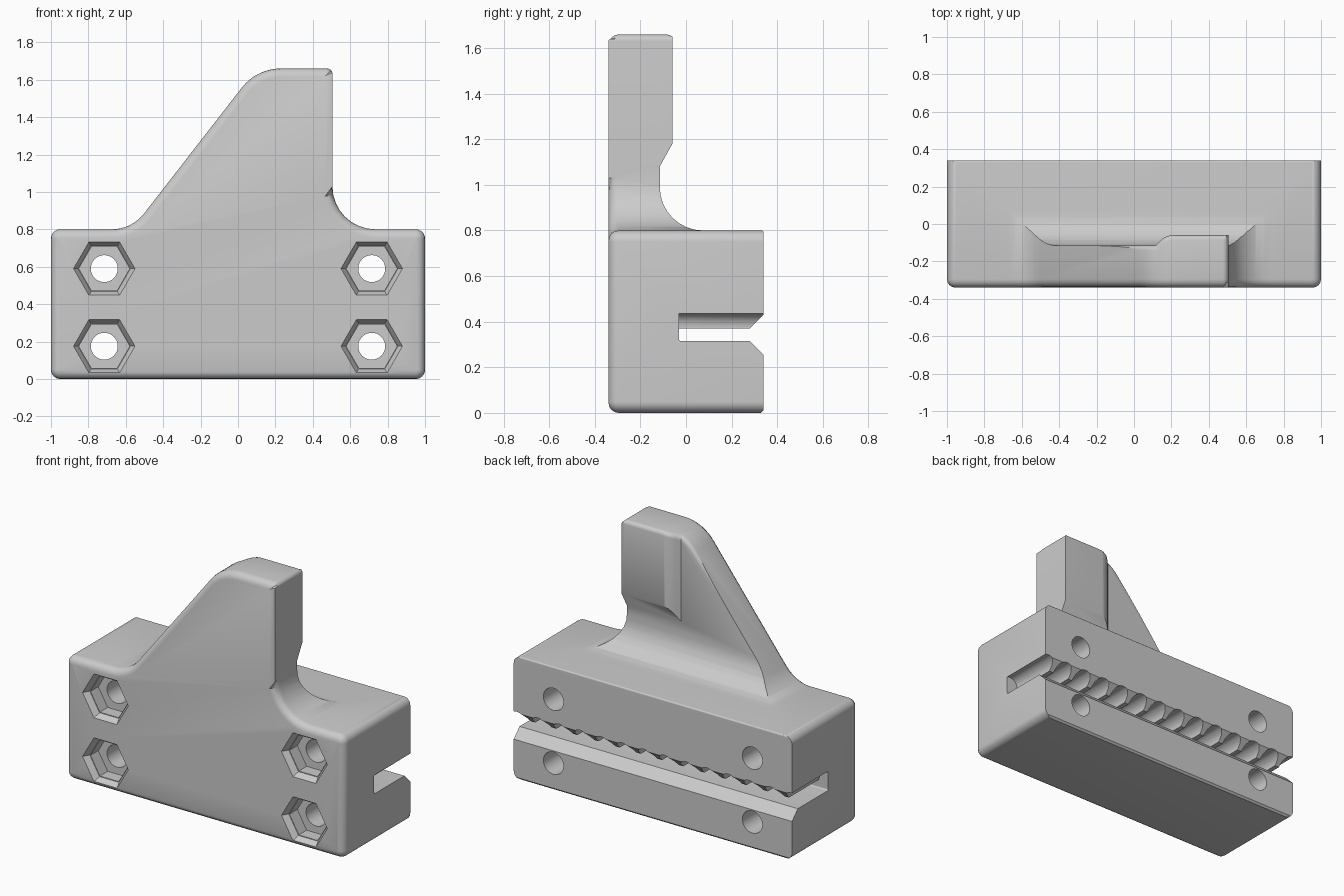
import bpy, bmesh, math
from mathutils import Vector

if "Cube" in bpy.data.objects:
    bpy.data.objects.remove(bpy.data.objects["Cube"])

grey = bpy.data.materials.new("plain grey")
grey.use_nodes = True
grey.diffuse_color = (0.6, 0.6, 0.6, 1)
grey.node_tree.nodes["Principled BSDF"].inputs["Base Color"].default_value = (0.6, 0.6, 0.6, 1)


def rounded(corners, steps=8):
    """Closed outline from (u, v, radius) corners, with arcs at the corners."""
    out = []
    for i, (u, v, r) in enumerate(corners):
        p = Vector((u, v))
        if r == 0:
            out.append(p)
            continue
        a = (Vector(corners[i - 1][:2]) - p).normalized()
        b = (Vector(corners[(i + 1) % len(corners)][:2]) - p).normalized()
        half = a.angle(b) / 2
        centre = p + (a + b).normalized() * r / math.sin(half)
        start = p + a * r / math.tan(half) - centre
        end = p + b * r / math.tan(half) - centre
        sweep = math.pi - 2 * half
        for k in range(steps + 1):
            t = k / steps
            out.append(centre + (start * math.sin((1 - t) * sweep) + end * math.sin(t * sweep)) / math.sin(sweep))
    return out


def prism(name, outline, axis, lo, hi):
    """Extrude an outline along the x, y or z axis."""
    place = {"x": lambda p, d: (d, p[0], p[1]),
             "y": lambda p, d: (p[0], d, p[1]),
             "z": lambda p, d: (p[0], p[1], d)}[axis]
    bm = bmesh.new()
    rings = [[bm.verts.new(place(p, d)) for p in outline] for d in (lo, hi)]
    n = len(outline)
    bm.faces.new(rings[0])
    bm.faces.new(rings[1])
    for i in range(n):
        j = (i + 1) % n
        bm.faces.new((rings[0][i], rings[0][j], rings[1][j], rings[1][i]))
    bmesh.ops.recalc_face_normals(bm, faces=bm.faces)
    mesh = bpy.data.meshes.new(name)
    bm.to_mesh(mesh)
    bm.free()
    mesh.materials.append(grey)
    ob = bpy.data.objects.new(name, mesh)
    bpy.context.collection.objects.link(ob)
    return ob


def boolean(target, other, operation):
    mod = target.modifiers.new("cut", "BOOLEAN")
    mod.operation, mod.solver, mod.object = operation, "EXACT", other
    bpy.context.view_layer.objects.active = target
    bpy.ops.object.modifier_apply(modifier=mod.name)
    bpy.data.objects.remove(other)


def round_edges(ob, pick, offset):
    """Round the edges that the pick rule accepts."""
    bm = bmesh.new()
    bm.from_mesh(ob.data)
    bmesh.ops.remove_doubles(bm, verts=bm.verts, dist=0.0005)
    bmesh.ops.dissolve_limit(bm, angle_limit=0.01, verts=bm.verts, edges=bm.edges)
    bm.normal_update()
    edges = [e for e in bm.edges if len(e.link_faces) == 2 and pick(e)]
    bmesh.ops.bevel(bm, geom=edges, offset=offset, segments=4, profile=0.5,
                    affect="EDGES", clamp_overlap=False)
    bm.to_mesh(ob.data)
    bm.free()


# Front outline: block with a sloping fin
outline = rounded([(-1, 0, 0.05), (-1, 0.8, 0.05), (-0.568, 0.8, 0.22), (0.1, 1.66, 0.265),
                   (0.505, 1.66, 0.03), (0.505, 0.8, 0.23), (1, 0.8, 0.05), (1, 0, 0.05)])
body = prism("clamp_body", outline, "y", -0.34, 0.5)


def front_rim(e):
    a, b = (v.co for v in e.verts)
    on_fin_side = a.x > 0.5 and b.x > 0.5 and max(a.z, b.z) > 1.1
    return max(a.y, b.y) < -0.339 and not on_fin_side


round_edges(body, front_rim, 0.045)

# Side outline: thin fin, fillet, deep block and flared belt slot
side = prism("side_shape", rounded([
    (-0.5, -0.1, 0), (-0.5, 1.8, 0), (-0.115, 1.8, 0), (-0.115, 0.8, 0.19),
    (0.34, 0.8, 0.01), (0.34, 0.43, 0), (0.28, 0.37, 0), (-0.03, 0.37, 0),
    (-0.03, 0.315, 0.008), (0.28, 0.315, 0), (0.34, 0.255, 0),
    (0.34, 0.012, 0), (0.328, 0, 0), (0.328, -0.1, 0)]), "x", -1.2, 1.2)

# Thicker pad on the back of the fin, with a sloping underside
pad = prism("pad", rounded([(0.08, -0.2, 0), (0.1, -0.13, 0), (0.17, -0.06, 0.1),
                            (0.7, -0.06, 0), (0.7, -0.2, 0)]), "z", 1, 1.75)
for v in pad.data.vertices:
    if v.co.z < 1.1:
        v.co.z = 1.18 + (v.co.y + 0.06) * 1.8
boolean(side, pad, "UNION")
boolean(body, side, "INTERSECT")


# Rounded rear rim of the fin
def rear_rim(e):
    a, b = (v.co for v in e.verts)
    f, g = (abs(face.normal.y) for face in e.link_faces)
    return (min(a.z, b.z) > 1.02 and min(a.y, b.y) > -0.13 and (a.x + b.x) / 2 < 0.49
            and e.calc_face_angle() > 1 and max(f, g) > 0.5 and min(f, g) < 0.1)


round_edges(body, rear_rim, 0.025)


def circle(x, z, r, n):
    return [(x + r * math.cos(2 * math.pi * k / n), z + r * math.sin(2 * math.pi * k / n)) for k in range(n)]


# Bolt holes with hexagonal nut pockets and chamfered lips
for x in (-0.715, 0.715):
    for z in (0.175, 0.59):
        boolean(body, prism("bolt_hole", circle(x, z, 0.072, 32), "y", -0.6, 0.6), "DIFFERENCE")
        boolean(body, prism("nut_pocket", circle(x, z, 0.135, 6), "y", -0.45, -0.22), "DIFFERENCE")
        lip = prism("pocket_lip", circle(x, z, 0.165, 6), "y", -0.341, -0.3)
        for v in lip.data.vertices:
            if v.co.y > -0.32:
                v.co.x = x + (v.co.x - x) * 0.85
                v.co.z = z + (v.co.z - z) * 0.85
        boolean(body, lip, "DIFFERENCE")

# Round belt grooves in the slot ceiling
for k in range(14):
    x = 0.98 - 0.152 * k
    groove = [(x - 0.06, 0.34)] + [
        (x - 0.06 * math.cos(t * math.pi / 8), 0.38 + 0.06 * math.sin(t * math.pi / 8))
        for t in range(9)] + [(x + 0.06, 0.34)]
    boolean(body, prism("belt_groove", groove, "y", -0.03, 0.5), "DIFFERENCE")

bpy.ops.object.select_all(action="DESELECT")
body.select_set(True)
bpy.context.view_layer.objects.active = body
bpy.ops.object.shade_smooth_by_angle(angle=math.radians(30))
